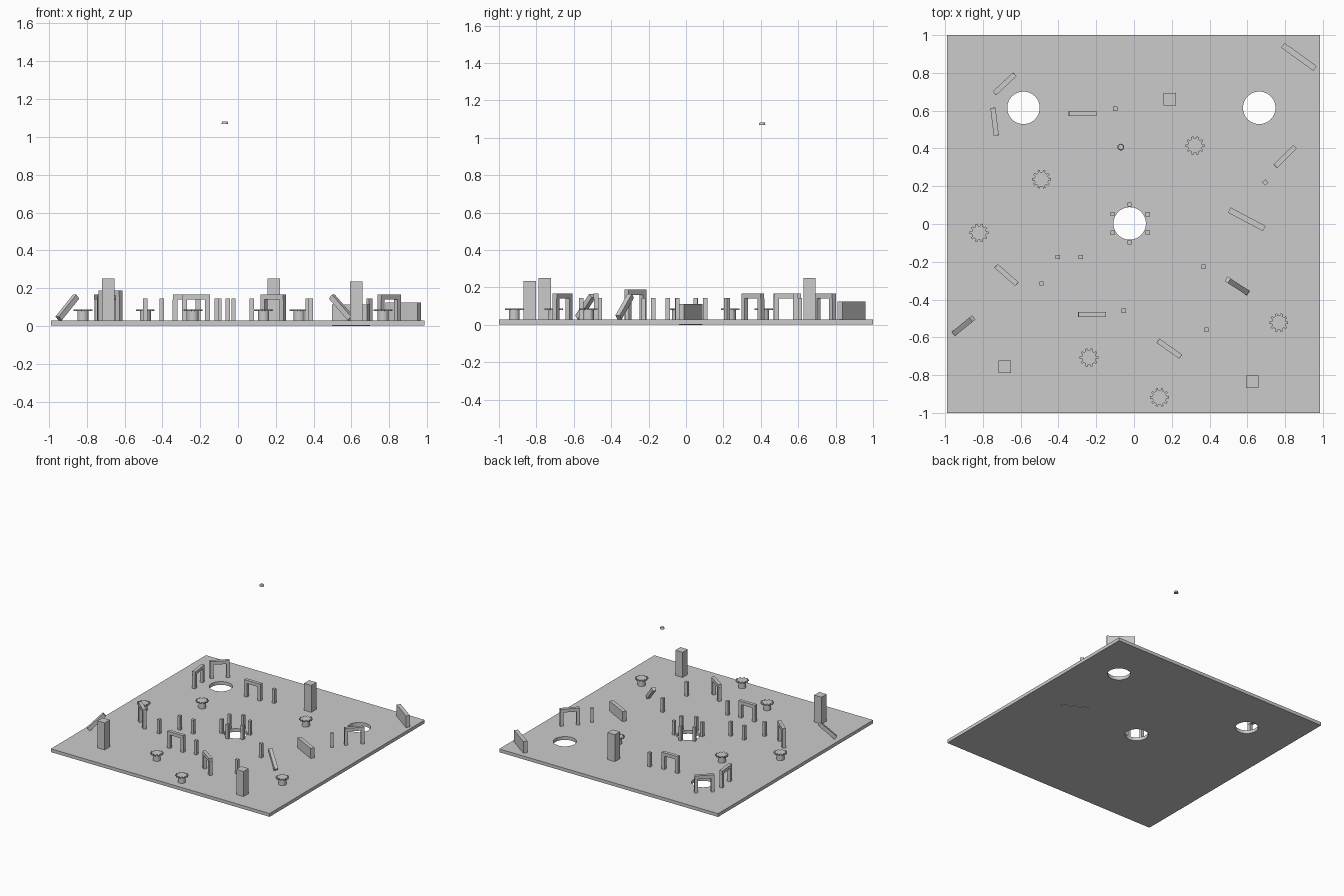
import bpy, bmesh
from math import radians, cos, sin, pi, tau
from mathutils import Matrix, Vector

if "Cube" in bpy.data.objects:
    bpy.data.objects.remove(bpy.data.objects["Cube"])

TOP = 0.03  # upper surface of the board


def finish(name, bm):
    bmesh.ops.recalc_face_normals(bm, faces=bm.faces)
    me = bpy.data.meshes.new(name)
    bm.to_mesh(me)
    bm.free()
    ob = bpy.data.objects.new(name, me)
    bpy.context.scene.collection.objects.link(ob)
    return ob


def add_box(bm, centre, size):
    m = Matrix.Translation(centre) @ Matrix.Diagonal((*size, 1))
    bmesh.ops.create_cube(bm, size=1, matrix=m)


def add_cyl(bm, r1, r2, z0, z1, n):
    bmesh.ops.create_cone(bm, cap_ends=True, segments=n, radius1=r1, radius2=r2,
                          depth=z1 - z0, matrix=Matrix.Translation((0, 0, (z0 + z1) / 2)))


def block(name, x, y, sx, sy, z0, z1, angle=0):
    bm = bmesh.new()
    add_box(bm, (0, 0, (z0 + z1) / 2), (sx, sy, z1 - z0))
    ob = finish(name, bm)
    ob.location = (x, y, 0)
    ob.rotation_euler.z = radians(angle)
    return ob


# board with three round holes
board = block("board", -0.002, 0, 1.976, 2.0, 0.003, TOP)
bm = bmesh.new()
for x, y in [(-0.585, 0.615), (0.663, 0.615), (-0.023, 0.003)]:
    bmesh.ops.create_cone(bm, cap_ends=True, segments=48, radius1=0.086, radius2=0.086,
                          depth=0.2, matrix=Matrix.Translation((x, y, 0)))
cutter = finish("hole_cutter", bm)
cutter.hide_render = True
cutter.hide_viewport = True
mod = board.modifiers.new("holes", 'BOOLEAN')
mod.object = cutter
mod.operation = 'DIFFERENCE'
mod.solver = 'EXACT'

# towers
for x, y, h in [(-0.685, -0.755, 0.25), (0.19, 0.66, 0.25), (0.625, -0.835, 0.235)]:
    block("tower", x, y, 0.066, 0.066, TOP, h)

# walls (the first one pokes through the board)
block("wall", 0.597, 0.025, 0.21, 0.031, 0.0, 0.113, -28)
block("wall", 0.873, 0.885, 0.21, 0.031, TOP, 0.125, -36)

# single posts and the ring around the middle hole
posts = [(-0.1, 0.61, 0), (0.695, 0.22, 40), (-0.403, -0.175, 0), (-0.282, -0.175, 0),
         (-0.49, -0.315, 0), (0.368, -0.227, 0), (-0.055, -0.46, 0), (0.384, -0.56, 0)]
ring = [(-0.024 + dx, 0.003 + dy, 0) for dx, dy in
        [(0, 0.1), (0, -0.1), (0.097, 0.048), (0.097, -0.048), (-0.09, 0.05), (-0.09, -0.05)]]
for x, y, a in posts + ring:
    block("post", x, y, 0.023, 0.023, TOP, 0.145, a)


# gates: two posts and a lintel
def gate(x, y, angle, top=0.168):
    bm = bmesh.new()
    under = top - 0.027
    for s in (-1, 1):
        add_box(bm, (s * 0.061, 0, (TOP + under) / 2), (0.026, 0.026, under - TOP))
    add_box(bm, (0, 0, top - 0.0135), (0.146, 0.027, 0.027))
    ob = finish("gate", bm)
    ob.location = (x, y, 0)
    ob.rotation_euler.z = radians(angle)


for g in [(-0.685, 0.742, 43), (-0.738, 0.542, -83), (-0.272, 0.585, 0), (0.8, 0.357, 45),
          (-0.222, -0.48, 0), (0.187, -0.66, -35), (-0.675, -0.27, -41, 0.188)]:
    gate(*g)


# leaning bars, rising along their heading
def ramp(x, y, heading):
    bm = bmesh.new()
    add_box(bm, (0, 0, 0), (0.166, 0.028, 0.029))
    ob = finish("leaning_bar", bm)
    ob.location = (x, y, 0.098)
    ob.rotation_euler = (0, radians(-44), radians(heading))


ramp(-0.902, -0.538, 39)
ramp(0.546, -0.328, 147)


# gears on short drums
def gear(x, y):
    bm = bmesh.new()
    add_cyl(bm, 0.029, 0.029, TOP, 0.08, 24)
    rim = []
    for i in range(10):
        for f, r in [(-0.26, 0.038), (-0.2, 0.05), (0.2, 0.05), (0.26, 0.038)]:
            a = (i + f) * tau / 10
            rim.append(bm.verts.new((r * cos(a), r * sin(a), 0.08)))
    face = bm.faces.new(rim)
    ext = bmesh.ops.extrude_face_region(bm, geom=[face], use_keep_orig=True)
    up = [v for v in ext["geom"] if isinstance(v, bmesh.types.BMVert)]
    bmesh.ops.translate(bm, verts=up, vec=Vector((0, 0, 0.008)))
    finish("gear", bm).location = (x, y, 0)


for x, y in [(-0.49, 0.237), (0.323, 0.415), (-0.82, -0.047),
             (-0.238, -0.707), (0.135, -0.918), (0.767, -0.522)]:
    gear(x, y)

# small floating cap
bm = bmesh.new()
add_cyl(bm, 0.018, 0.014, 1.068, 1.081, 12)
finish("floating_cap", bm).location = (-0.07, 0.407, 0)
